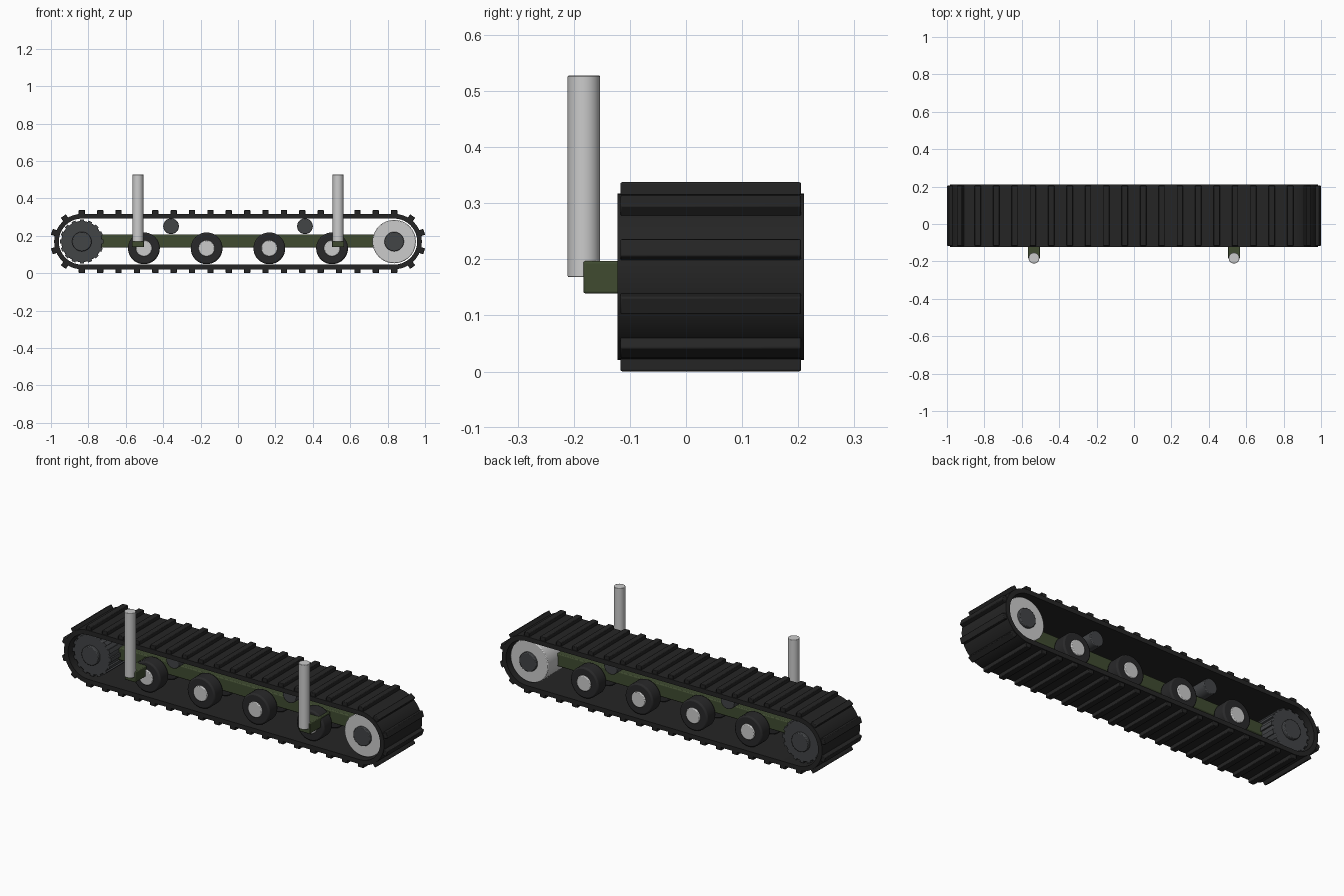
import bpy, bmesh, math
from mathutils import Matrix, Vector

if "Cube" in bpy.data.objects:
    bpy.data.objects.remove(bpy.data.objects["Cube"])

CX, CZ, YC = 0.835, 0.169, 0.044     # end-wheel centre, axle height, track mid-plane


def mat(name, c):
    m = bpy.data.materials.new(name)
    m.diffuse_color = (*c, 1)
    m.use_nodes = True
    m.node_tree.nodes["Principled BSDF"].inputs["Base Color"].default_value = m.diffuse_color
    return m


RUBBER = mat("rubber", (0.018, 0.018, 0.018))
TYRE = mat("tyre", (0.022, 0.022, 0.023))
DARK = mat("dark_metal", (0.055, 0.058, 0.062))
GREEN = mat("green_paint", (0.05, 0.07, 0.03))


def finish(bm, name, m=None, bevel=0, smooth=True):
    bmesh.ops.recalc_face_normals(bm, faces=bm.faces)
    me = bpy.data.meshes.new(name)
    bm.to_mesh(me)
    bm.free()
    ob = bpy.data.objects.new(name, me)
    bpy.context.collection.objects.link(ob)
    if m:
        me.materials.append(m)
    if bevel:
        b = ob.modifiers.new("bevel", 'BEVEL')
        b.width, b.segments, b.limit_method = bevel, 2, 'ANGLE'
    if smooth:
        bpy.ops.object.select_all(action='DESELECT')
        ob.select_set(True)
        bpy.context.view_layer.objects.active = ob
        bpy.ops.object.shade_smooth_by_angle(angle=math.radians(35))
    return ob


def box(bm, loc, size, rot=Matrix()):
    bmesh.ops.create_cube(bm, size=1, matrix=Matrix.Translation(loc) @ rot @ Matrix.Diagonal((*size, 1)))


def cyl_y(name, x, z, r, y0, y1, m=None, seg=40, bevel=0.004):
    bm = bmesh.new()
    mx = Matrix.Translation((x, (y0 + y1) / 2, z)) @ Matrix.Rotation(math.pi / 2, 4, 'X')
    bmesh.ops.create_cone(bm, cap_ends=True, segments=seg, radius1=r, radius2=r, depth=y1 - y0, matrix=mx)
    return finish(bm, name, m, bevel)


def stadium(r, n=20):
    pts = []
    for side, start in ((1, -math.pi / 2), (-1, math.pi / 2)):
        for i in range(n + 1):
            a = start + math.pi * i / n
            pts.append((side * CX + r * math.cos(a), CZ + r * math.sin(a)))
    return pts


# belt loop
bm = bmesh.new()
rings = [[bm.verts.new((x, y, z)) for x, z in stadium(r)]
         for r, y in ((0.148, -0.122), (0.148, 0.21), (0.123, 0.21), (0.123, -0.122))]
n = len(rings[0])
for k in range(4):
    a, b = rings[k], rings[(k + 1) % 4]
    for i in range(n):
        bm.faces.new((a[i], a[(i + 1) % n], b[(i + 1) % n], b[i]))
finish(bm, "track_belt", RUBBER)

# cleats along the straights and round both ends
bm = bmesh.new()
RC = 0.156
spots = [(-CX + 2 * CX * i / 17, CZ + s * RC, 0) for i in range(18) for s in (1, -1)]
for s in (1, -1):
    for deg in (-54, -18, 18, 54):
        a = math.radians(deg)
        spots.append((s * (CX + RC * math.cos(a)), CZ + RC * math.sin(a), s * (math.pi / 2 - a)))
for x, z, ang in spots:
    box(bm, (x, YC, z), (0.033, 0.322, 0.025), Matrix.Rotation(ang, 4, 'Y'))
finish(bm, "track_cleats", RUBBER, 0.003)

# drive sprocket with teeth, and its hub
cyl_y("drive_sprocket", -CX, CZ, 0.11, -0.09, 0.178, DARK)
bm = bmesh.new()
for i in range(16):
    a = 2 * math.pi * i / 16
    box(bm, (-CX + 0.105 * math.cos(a), YC, CZ + 0.105 * math.sin(a)),
        (0.024, 0.268, 0.022), Matrix.Rotation(-a, 4, 'Y'))
finish(bm, "sprocket_teeth", DARK, 0, False)
cyl_y("sprocket_hub", -CX, CZ, 0.052, -0.108, 0.196, DARK)

# idler wheel and hub
cyl_y("idler_wheel", CX, CZ, 0.116, -0.095, 0.183)
cyl_y("idler_hub", CX, CZ, 0.052, -0.11, 0.198, DARK)

# paired road wheels, with hubs running through
for i in range(4):
    x = -0.503 + i * 0.3353
    for side in (-1, 1):
        y = YC + side * 0.092
        cyl_y("road_wheel", x, 0.133, 0.085, y - 0.038, y + 0.038, TYRE, bevel=0.008)
    cyl_y("road_wheel_hub", x, 0.133, 0.043, YC - 0.138, YC + 0.138)

# return rollers
for x in (-0.358, 0.358):
    cyl_y("return_roller", x, 0.251, 0.042, YC - 0.105, YC + 0.105, DARK, 32)

# side beam
bm = bmesh.new()
box(bm, (0, YC, 0.172), (1.52, 0.10, 0.07))
finish(bm, "frame_beam", GREEN, 0.005)

# mounting brackets and posts
for s in (-1, 1):
    bm = bmesh.new()
    box(bm, (s * 0.535, -0.086, 0.168), (0.066, 0.194, 0.058))
    finish(bm, "mount_bracket", GREEN, 0.004)
    bm = bmesh.new()
    bmesh.ops.create_cone(bm, cap_ends=True, segments=32, radius1=0.029, radius2=0.029, depth=0.359,
                          matrix=Matrix.Translation((s * 0.535, -0.182, 0.348)))
    finish(bm, "mount_post", None, 0.002)
